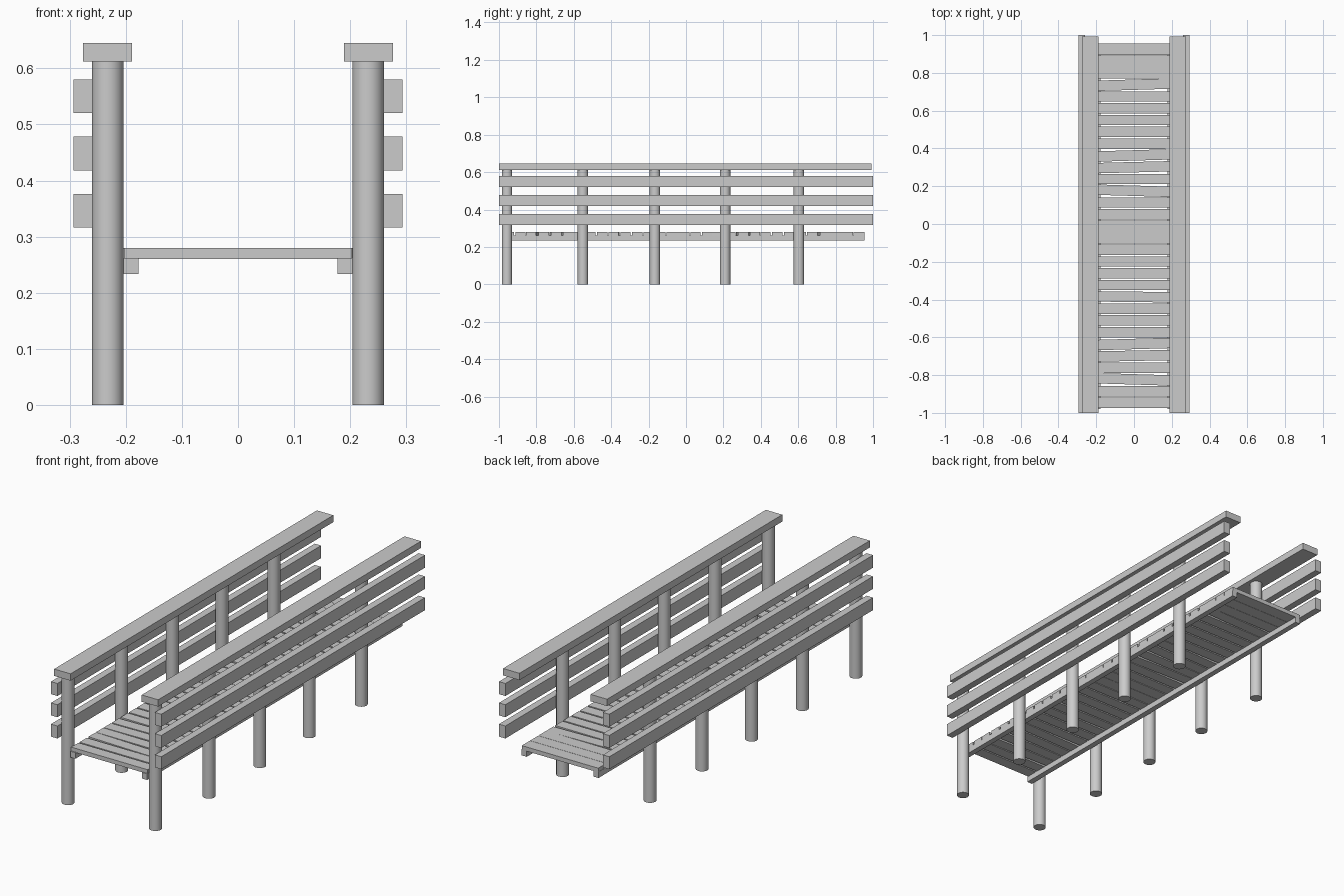
import bpy
import math

cube = bpy.data.objects.get("Cube")
if cube:
    bpy.data.objects.remove(cube, do_unlink=True)

# Single plain grey for all the timber
grey = bpy.data.materials.new("timber_grey")
grey.use_nodes = True
grey.diffuse_color = (0.6, 0.6, 0.6, 1)
grey.node_tree.nodes["Principled BSDF"].inputs["Base Color"].default_value = (0.6, 0.6, 0.6, 1)


def finish(obj, name):
    obj.name = name
    obj.data.name = name
    obj.data.materials.append(grey)
    return obj


def beam(name, x, y, z, turn=0.0):
    """Box spanning the (low, high) pairs, turned about its own centre."""
    spans = (x, y, z)
    bpy.ops.mesh.primitive_cube_add(size=1, location=[(a + b) / 2 for a, b in spans])
    obj = bpy.context.object
    obj.scale = [b - a for a, b in spans]
    bpy.ops.object.transform_apply(location=False, rotation=False, scale=True)
    obj.rotation_euler.z = turn
    return finish(obj, name)


def mirrored(side, low, high):
    return tuple(sorted((side * low, side * high)))


POST_X, POST_RADIUS, POST_TOP = 0.232, 0.028, 0.612
POST_ROWS = (-0.957, -0.551, -0.166, 0.209, 0.604)
RAIL_BOTTOMS = (0.316, 0.418, 0.52)

for side, label in ((1, "left"), (-1, "right")):
    # Round posts
    for i, y in enumerate(POST_ROWS):
        bpy.ops.mesh.primitive_cylinder_add(vertices=32, radius=POST_RADIUS, depth=POST_TOP,
                                            location=(side * POST_X, y, POST_TOP / 2))
        bpy.ops.object.shade_smooth_by_angle(angle=math.radians(40))
        finish(bpy.context.object, f"{label}_post_{i + 1}")

    # Flat handrail, side rails and the stringer under the deck
    beam(f"{label}_handrail", mirrored(side, 0.189, 0.276), (-1, 0.993), (POST_TOP, 0.645))
    for i, z in enumerate(RAIL_BOTTOMS):
        beam(f"{label}_side_rail_{i + 1}", mirrored(side, 0.259, 0.293), (-1, 1), (z, z + 0.06))
    beam(f"{label}_stringer", mirrored(side, 0.177, 0.204), (-0.98, 0.955), (0.233, 0.262))

# Deck planks, counted from the back; some are crooked and some sit tight
PLANKS, BACK, PITCH = 31, 0.956, 0.0624
TILTS = {3: 0.03, 9: 0.03, 10: 0.025, 12: -0.03, 21: -0.012, 25: 0.028, 26: 0.02, 28: -0.03}
TIGHT = {0, 1, 2, 15, 16}

for i in range(PLANKS):
    centre = BACK - PITCH * (i + 0.5)
    half = 0.0305 if i in TIGHT else 0.0275
    beam(f"deck_plank_{i + 1}", (-0.203, 0.203), (centre - half, centre + half),
         (0.26, 0.28), TILTS.get(i, 0.0))
